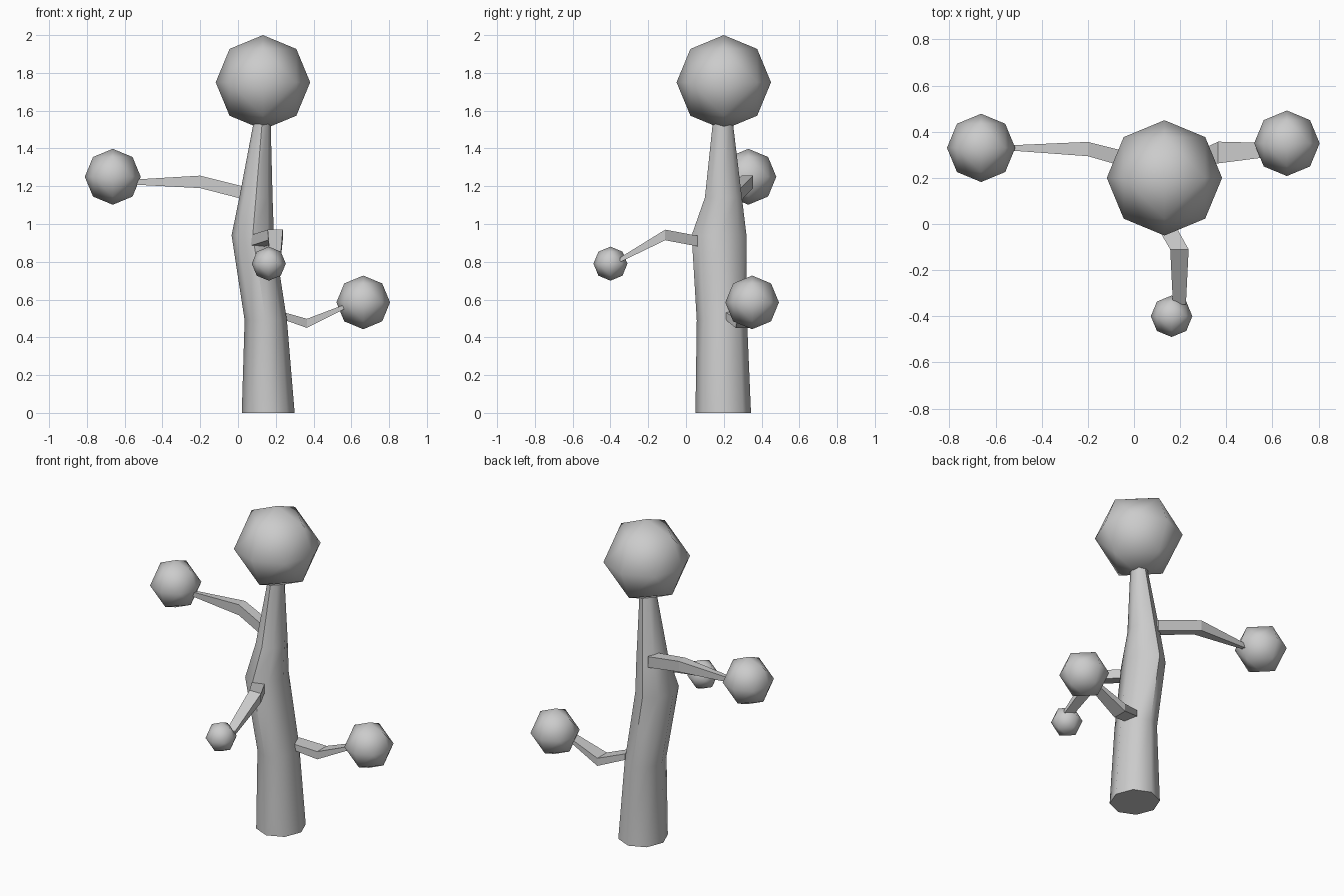
import bpy, bmesh, math
from itertools import product
from mathutils import Vector

if "Cube" in bpy.data.objects:
    bpy.data.objects.remove(bpy.data.objects["Cube"])


def finish(name, bm, smooth_angle):
    bmesh.ops.recalc_face_normals(bm, faces=bm.faces)
    me = bpy.data.meshes.new(name)
    bm.to_mesh(me)
    bm.free()
    ob = bpy.data.objects.new(name, me)
    bpy.context.collection.objects.link(ob)
    bpy.ops.object.select_all(action='DESELECT')
    ob.select_set(True)
    bpy.context.view_layer.objects.active = ob
    bpy.ops.object.shade_smooth_by_angle(angle=math.radians(smooth_angle))
    return ob


def loft(name, rings, smooth_angle):
    """Skin a closed tube through rings of points and cap both ends."""
    bm = bmesh.new()
    loops = [[bm.verts.new(p) for p in ring] for ring in rings]
    n = len(loops[0])
    for a, b in zip(loops, loops[1:]):
        for i in range(n):
            j = (i + 1) % n
            bm.faces.new((a[i], a[j], b[j], b[i]))
    bm.faces.new(loops[0])
    bm.faces.new(loops[-1])
    return finish(name, bm, smooth_angle)


def foliage(name, centre, radius):
    """Octahedron subdivided once and pushed out to a sphere."""
    bm = bmesh.new()
    for d in product((-1, 0, 1), repeat=3):
        if 1 <= sum(map(abs, d)) <= 2:
            bm.verts.new(Vector(centre) + Vector(d).normalized() * radius)
    bmesh.ops.convex_hull(bm, input=bm.verts)
    return finish(name, bm, 60)


def branch(name, side, stations):
    """Square-section limb: stations are (centre, half width, half height)."""
    side = Vector(side)
    up = Vector((0, 0, 1))
    rings = [[Vector(c) + side * w * s + up * h * t
              for s, t in ((-1, -1), (1, -1), (1, 1), (-1, 1))]
             for c, w, h in stations]
    return loft(name, rings, 5)


# Trunk: x, y, z, x radius, y radius
trunk = [(0.16, 0.197, 0.0, 0.140, 0.147),
         (0.147, 0.19, 0.49, 0.112, 0.133),
         (0.078, 0.175, 0.94, 0.112, 0.145),
         (0.095, 0.198, 1.14, 0.088, 0.098),
         (0.127, 0.195, 1.53, 0.046, 0.054)]
loft("trunk", [[(x + rx * math.cos(k * math.tau / 8),
                 y + ry * math.sin(k * math.tau / 8), z) for k in range(8)]
               for x, y, z, rx, ry in trunk], 50)

# Foliage balls
foliage("top_foliage", (0.132, 0.2, 1.75), 0.25)
foliage("left_foliage", (-0.663, 0.33, 1.25), 0.148)
foliage("right_foliage", (0.663, 0.35, 0.585), 0.142)
foliage("front_foliage", (0.163, -0.4, 0.79), 0.09)

# Limbs
branch("left_branch", (0, 1, 0), [((0.06, 0.255, 1.157), 0.035, 0.034),
                                  ((-0.20, 0.325, 1.223), 0.031, 0.033),
                                  ((-0.54, 0.33, 1.222), 0.011, 0.014)])
branch("right_branch", (0, 1, 0), [((0.22, 0.245, 0.52), 0.045, 0.019),
                                   ((0.365, 0.31, 0.474), 0.047, 0.024),
                                   ((0.56, 0.32, 0.56), 0.032, 0.012)])
branch("front_branch", (1, 0, 0), [((0.10, 0.06, 0.91), 0.042, 0.028),
                                   ((0.197, -0.11, 0.942), 0.04, 0.028),
                                   ((0.197, -0.35, 0.81), 0.028, 0.012)])
